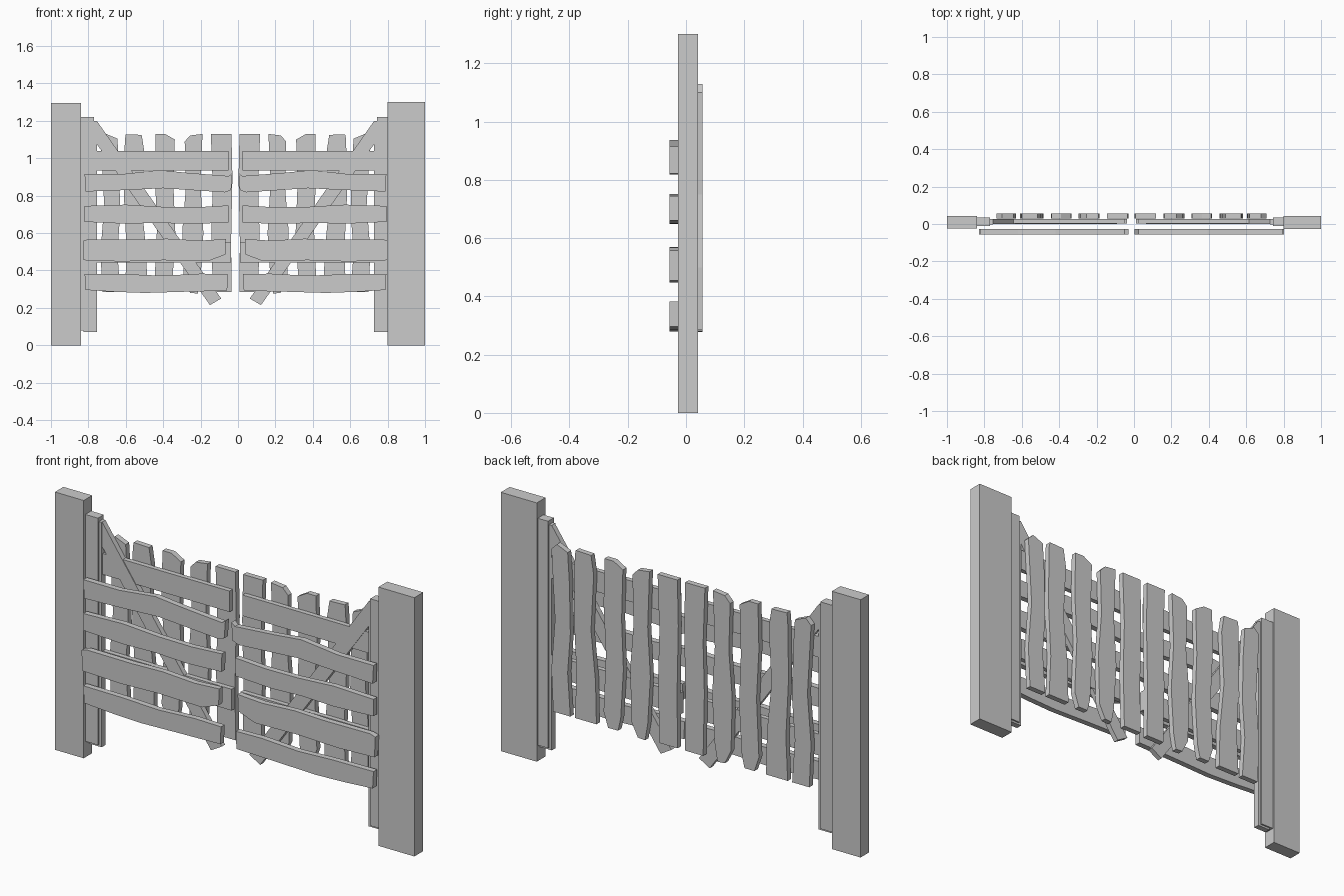
import bpy, bmesh

MIRROR = -0.0135  # centre line between the two gates


def slab(name, outline, y0, y1):
    """Extrude an (x, z) outline from y0 to y1."""
    bm = bmesh.new()
    face = bm.faces.new([bm.verts.new((x, y0, z)) for x, z in outline])
    ext = bmesh.ops.extrude_face_region(bm, geom=[face])
    verts = [v for v in ext["geom"] if isinstance(v, bmesh.types.BMVert)]
    bmesh.ops.translate(bm, verts=verts, vec=(0, y1 - y0, 0))
    bmesh.ops.recalc_face_normals(bm, faces=bm.faces[:])
    mesh = bpy.data.meshes.new(name)
    bm.to_mesh(mesh)
    bm.free()
    obj = bpy.data.objects.new(name, mesh)
    bpy.context.collection.objects.link(obj)


def box(x0, x1, z0, z1):
    return [(x0, z0), (x1, z0), (x1, z1), (x0, z1)]


def pair(name, outline, y0, y1):
    """A part on the left gate and its reflection on the right gate."""
    slab("left_" + name, outline, y0, y1)
    slab("right_" + name, [(2 * MIRROR - x, z) for x, z in outline], y0, y1)


# Outer posts
slab("left_post", box(-1, -0.84, 0, 1.295), -0.025, 0.042)
slab("right_post", box(0.8, 1, 0, 1.3), -0.028, 0.042)

# Hinge stiles, two layers
pair("stile", box(-0.845, -0.77, 0.08, 1.22), -0.012, 0.034)
pair("inner_stile", box(-0.825, -0.755, 0.07, 1.2), -0.004, 0.026)

# Back rails and diagonal brace
pair("top_rail", box(-0.755, -0.05, 0.935, 1.04), 0.004, 0.028)
pair("lower_back_rail", box(-0.755, -0.038, 0.443, 0.55), 0.004, 0.028)
pair("brace", [(-0.755, 1.2), (-0.765, 1.09), (-0.15, 0.215), (-0.09, 0.25)], 0.0, 0.026)

# Wavy front rails
rails = [
    [(-0.82, 0.915), (-0.62, 0.915), (-0.42, 0.937), (-0.27, 0.922), (-0.05, 0.905), (-0.03, 0.92),
     (-0.037, 0.83), (-0.07, 0.818), (-0.25, 0.83), (-0.4, 0.84), (-0.6, 0.83), (-0.815, 0.822)],
    [(-0.82, 0.745), (-0.6, 0.752), (-0.4, 0.74), (-0.22, 0.738), (-0.05, 0.748),
     (-0.052, 0.657), (-0.25, 0.648), (-0.42, 0.655), (-0.6, 0.65), (-0.82, 0.66)],
    [(-0.83, 0.558), (-0.8, 0.567), (-0.55, 0.565), (-0.38, 0.57), (-0.2, 0.56), (-0.065, 0.568),
     (-0.068, 0.485), (-0.16, 0.45), (-0.4, 0.455), (-0.62, 0.448), (-0.825, 0.455)],
    [(-0.82, 0.382), (-0.6, 0.38), (-0.4, 0.372), (-0.2, 0.383), (-0.055, 0.38),
     (-0.058, 0.292), (-0.3, 0.286), (-0.5, 0.28), (-0.66, 0.286), (-0.815, 0.296)],
]
for i, outline in enumerate(rails, 1):
    pair(f"front_rail_{i}", outline, -0.057, -0.028)

# Pickets: top edge points, then wobbling sides down to the bottom
pickets = [
    [(-0.145, 1.13), (-0.035, 1.13), (-0.03, 0.9), (-0.037, 0.55), (-0.034, 0.285),
     (-0.135, 0.285), (-0.142, 0.6), (-0.135, 0.85)],
    [(-0.285, 1.09), (-0.255, 1.122), (-0.19, 1.13), (-0.2, 0.85), (-0.185, 0.6), (-0.2, 0.36), (-0.215, 0.277),
     (-0.255, 0.28), (-0.29, 0.35), (-0.297, 0.62), (-0.278, 0.85)],
    [(-0.44, 1.13), (-0.39, 1.13), (-0.338, 1.1), (-0.345, 0.85), (-0.335, 0.6), (-0.35, 0.35), (-0.365, 0.285),
     (-0.42, 0.285), (-0.445, 0.36), (-0.432, 0.65), (-0.445, 0.9)],
    [(-0.605, 1.1), (-0.6, 1.128), (-0.515, 1.125), (-0.5, 1.03), (-0.515, 0.75), (-0.49, 0.5), (-0.485, 0.285),
     (-0.605, 0.285), (-0.595, 0.5), (-0.61, 0.8)],
    [(-0.735, 1.1), (-0.705, 1.13), (-0.645, 1.105), (-0.635, 0.95), (-0.63, 0.7), (-0.645, 0.5), (-0.63, 0.285),
     (-0.725, 0.285), (-0.735, 0.5), (-0.715, 0.75)],
]
for i, outline in enumerate(pickets, 1):
    pair(f"picket_{i}", outline, 0.029, 0.057)
